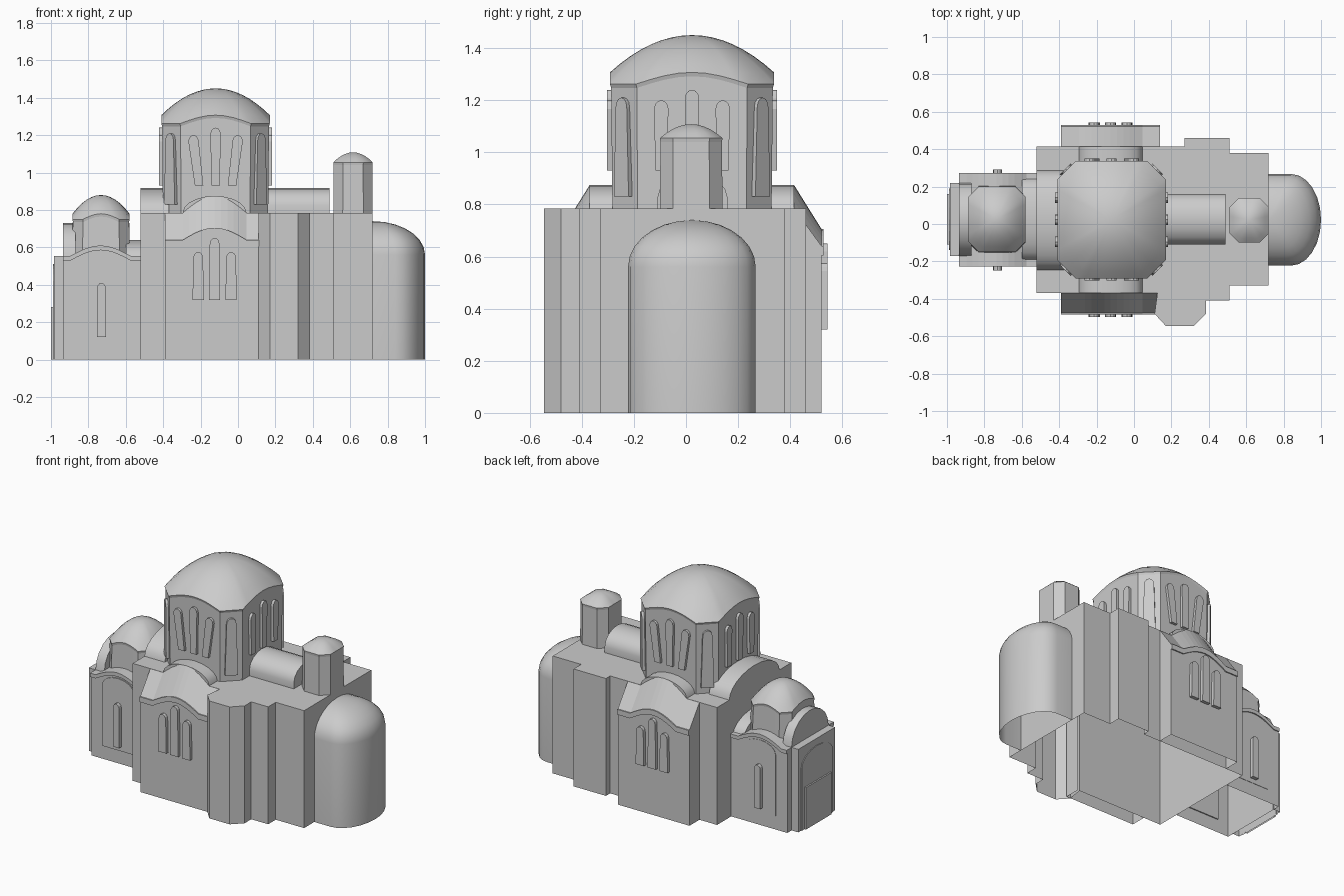
import bpy, bmesh
from math import sin, cos, pi, radians
from mathutils import Matrix, Vector

if "Cube" in bpy.data.objects:
    bpy.data.objects.remove(bpy.data.objects["Cube"])

CY = 0.0225   # middle of the plan in y


def finish(name, bm, smooth=False):
    bmesh.ops.remove_doubles(bm, verts=bm.verts[:], dist=1e-5)
    bmesh.ops.recalc_face_normals(bm, faces=bm.faces[:])
    # the shell is open underneath
    floor = [f for f in bm.faces if all(abs(v.co.z) < 1e-4 for v in f.verts)]
    bmesh.ops.delete(bm, geom=floor, context='FACES')
    me = bpy.data.meshes.new(name)
    bm.to_mesh(me)
    bm.free()
    ob = bpy.data.objects.new(name, me)
    bpy.context.collection.objects.link(ob)
    if smooth:
        bpy.ops.object.select_all(action='DESELECT')
        ob.select_set(True)
        bpy.context.view_layer.objects.active = ob
        bpy.ops.object.shade_smooth_by_angle(angle=radians(32))
    return ob


def prism(name, pts, axis, a, b, smooth=False, matrix=None):
    """Extrude a 2D outline along x, y or z from a to b."""
    put = {'x': lambda p, d: (d, p[0], p[1]),
           'y': lambda p, d: (p[0], d, p[1]),
           'z': lambda p, d: (p[0], p[1], d)}[axis]
    bm = bmesh.new()
    r0 = [bm.verts.new(put(p, a)) for p in pts]
    r1 = [bm.verts.new(put(p, b)) for p in pts]
    n = len(pts)
    bm.faces.new(r0)
    bm.faces.new(r1)
    for i in range(n):
        bm.faces.new((r0[i], r0[(i + 1) % n], r1[(i + 1) % n], r1[i]))
    if matrix:
        bmesh.ops.transform(bm, matrix=matrix, verts=bm.verts[:])
    return finish(name, bm, smooth)


def arch(c, half, z, rise, n=10):
    return [(c - half * cos(pi * i / n), z + rise * sin(pi * i / n)) for i in range(n + 1)]


def wave(x0, x1, c, half, z, rise, n=10):
    """Level eave with a low rounded rise in its middle."""
    mid = [(c - half + 2 * half * i / n, z + rise * sin(pi * i / n)) for i in range(n + 1)]
    return [(x0, z)] + mid + [(x1, z)]


def rect(a, b, c, d):
    return [(a, c), (b, c), (b, d), (a, d)]


def window(name, x, y, z, h, wt, wb, angle, depth=0.022, lean=0.0):
    """Raised round-headed window, facing the given angle about z (0 = -y)."""
    r = wt / 2
    pts = [(-wb / 2 - lean, 0), (wb / 2 - lean, 0)]
    pts += [(r * cos(pi * i / 6), h - r * 1.2 + r * 1.2 * sin(pi * i / 6)) for i in range(7)]
    m = Matrix.Translation((x, y, z)) @ Matrix.Rotation(angle, 4, 'Z')
    prism(name, pts, 'y', -depth, 0.01, matrix=m)


def domed_tower(name, x0, x1, y0, y1, c, z0, eave, lift, top, taper=1.0, n=8, rings=8):
    """Chamfered tower with arched eaves and a cushion-shaped dome."""
    corners = [(x0 + c, y0), (x1 - c, y0), (x1, y0 + c), (x1, y1 - c),
               (x1 - c, y1), (x0 + c, y1), (x0, y1 - c), (x0, y0 + c)]
    cx, cy = (x0 + x1) / 2, (y0 + y1) / 2
    pts = []
    for k in range(8):
        a, b = Vector(corners[k]), Vector(corners[(k + 1) % 8])
        m = n if k % 2 == 0 else 2
        for i in range(m):
            p = a.lerp(b, i / m)
            pts.append((p.x, p.y, eave + (lift * sin(pi * i / m) if k % 2 == 0 else 0)))

    def loop(bm, s, fz):
        return [bm.verts.new((cx + (x - cx) * s, cy + (y - cy) * s, fz(z))) for x, y, z in pts]

    def bridge(bm, a, b):
        for i in range(len(a)):
            j = (i + 1) % len(a)
            bm.faces.new((a[i], a[j], b[j], b[i]))

    # walls
    bm = bmesh.new()
    bridge(bm, loop(bm, taper, lambda z: z0), loop(bm, 0.985, lambda z: z - 0.015))
    finish(name + "_walls", bm)
    # dome with a thin eave lip
    bm = bmesh.new()
    ring = loop(bm, 0.985, lambda z: z - 0.015)
    for k in range(rings):
        s = 1 - k / rings
        nxt = loop(bm, s, lambda z: z + (top - z) * (1 - s * s))
        bridge(bm, ring, nxt)
        ring = nxt
    tip = bm.verts.new((cx, cy, top))
    for i in range(len(ring)):
        bm.faces.new((ring[i], ring[(i + 1) % len(ring)], tip))
    finish(name + "_dome", bm, True)


# main body with stepped plan and the stair projection at the front
body = [(-0.52, -0.37), (0.125, -0.37), (0.11, -0.48), (0.17, -0.545), (0.32, -0.545),
        (0.385, -0.48), (0.385, -0.41), (0.51, -0.41), (0.51, -0.33), (0.72, -0.33),
        (0.72, 0.38), (0.51, 0.38), (0.51, 0.46), (0.27, 0.46), (0.27, 0.415), (-0.52, 0.415)]
prism("main_body", body, 'z', 0, 0.785)

# transept fronts: wall, sloping wavy roof, cornice, vault and windows
for s, side in ((-1, "front"), (1, "back")):
    yi, yo = CY + s * 0.392, CY + s * 0.498
    low = wave(-0.39, 0.14, -0.125, 0.17, 0.64, 0.065)
    high = wave(-0.39, 0.14, -0.125, 0.17, 0.785, 0.09)
    bm = bmesh.new()
    rows = [[bm.verts.new((x, yo, 0)) for x, z in low],
            [bm.verts.new((x, yo, z)) for x, z in low],
            [bm.verts.new((x, yi, z)) for x, z in high]]
    for a, b in zip(rows, rows[1:]):
        for i in range(len(a) - 1):
            bm.faces.new((a[i], a[i + 1], b[i + 1], b[i]))
    for i in (0, -1):
        foot = bm.verts.new((low[i][0], yi, 0))
        bm.faces.new((rows[0][i], rows[1][i], rows[2][i], foot))
    finish(side + "_transept", bm)
    band = low + [(x, z - 0.035) for x, z in reversed(low)]
    prism(side + "_transept_cornice", band, 'y', yo - s * 0.01, yo + s * 0.008)
    prism(side + "_vault", arch(-0.125, 0.17, 0.785, 0.09), 'y', yi, CY + s * 0.28, True)
    ang = 0 if s < 0 else pi
    for dx, h in ((-0.088, 0.255), (0, 0.33), (0.088, 0.255)):
        window(side + "_transept_window", -0.125 + dx, yo, 0.32, h, 0.052, 0.06, ang)

# west and east roof vaults
prism("west_vault", arch(0.02, 0.265, 0.785, 0.132, 12), 'x', -0.52, -0.37, True)
prism("east_vault", [(-0.11, 0.785)] + arch(0.025, 0.135, 0.825, 0.093, 8) + [(0.16, 0.785)],
      'x', 0.15, 0.49, True)

# great dome and its drum windows
domed_tower("great_drum", -0.41, 0.17, -0.292, 0.338, 0.1, 0.785, 1.262, 0.045, 1.45, 0.97)
dx, dy = -0.12, 0.023
for k in range(4):
    a = k * pi / 2
    rot = Matrix.Rotation(a, 3, 'Z')
    reach = 0.304 if k % 2 == 0 else 0.28
    lean = 0.03 if k % 2 == 0 else 0.0
    for u, h in ((-0.118, 0.27), (0, 0.31), (0.118, 0.27)):
        p = rot @ Vector((u, -reach, 0))
        window("drum_window", dx + p.x, dy + p.y, 0.93, h, 0.055, 0.045, a,
               lean=lean * u / 0.118)
    # single window on each chamfered corner
    sx, sy = (1, -1) if k == 0 else (1, 1) if k == 1 else (-1, 1) if k == 2 else (-1, -1)
    window("drum_corner_window", dx + sx * 0.234, dy + sy * 0.259, 0.83, 0.38, 0.06, 0.08,
           a + pi / 4, 0.018)

# small east turret
domed_tower("east_turret", 0.51, 0.72, -0.1, 0.14, 0.05, 0.785, 1.055, 0, 1.108, n=3, rings=5)

# apse: polygonal half-round wall with a half dome
bm = bmesh.new()
N = 12
plan = [(0.72, -0.245)] + [(0.84 + 0.16 * sin(pi * i / N), -0.245 * cos(pi * i / N))
                           for i in range(N + 1)] + [(0.72, 0.245)]
rings = [[bm.verts.new((x, CY + y, 0)) for x, y in plan]]
for k in range(7):
    t = k / 7 * pi / 2
    rings.append([bm.verts.new((0.72 + (x - 0.72) * cos(t), CY + y * cos(t), 0.56 + 0.18 * sin(t)))
                  for x, y in plan])
for a, b in zip(rings, rings[1:]):
    for i in range(len(a) - 1):
        bm.faces.new((a[i], a[i + 1], b[i + 1], b[i]))
tip = bm.verts.new((0.72, CY, 0.74))
for i in range(len(plan) - 1):
    bm.faces.new((rings[-1][i], rings[-1][i + 1], tip))
finish("apse", bm, True)

# west porch: wavy-topped hall, side panels and windows
top = wave(-0.935, -0.52, -0.735, 0.16, 0.555, 0.055)
prism("porch_hall", [(-0.52, 0), (-0.935, 0)] + top, 'y', -0.215, 0.265)
for s, side in ((-1, "front"), (1, "back")):
    y = CY + s * 0.24
    band = top + [(x, z - 0.025) for x, z in reversed(top)]
    prism("porch_" + side + "_cornice", band, 'y', y - s * 0.02, y + s * 0.01)
    panel = [(-0.615, 0.09), (-0.85, 0.09)] + arch(-0.7325, 0.1175, 0.5, 0.07, 8)
    prism("porch_" + side + "_panel", panel, 'y', y - s * 0.01, y + s * 0.005)
    window("porch_" + side + "_window", -0.73, y, 0.12, 0.29, 0.046, 0.046,
           0 if s < 0 else pi, 0.03)

# west entrance wall, arched gable, door and link to the body
prism("entrance_wall", rect(-0.985, -0.93, -0.17, 0.22), 'z', 0, 0.555)
prism("entrance_gable", arch(0.025, 0.195, 0.555, 0.175, 10), 'x', -0.935, -0.87, True)
door_arch = [(0.19, 0), (-0.14, 0), (-0.14, 0.42)] + arch(0.025, 0.165, 0.42, 0.09, 8) + [(0.19, 0.42)]
prism("entrance_arch_panel", door_arch, 'x', -0.99, -0.98)
prism("entrance_door", rect(-0.11, 0.16, 0, 0.28), 'x', -1.0, -0.98)
prism("porch_link", arch(0.025, 0.22, 0.54, 0.1, 10), 'x', -0.6, -0.52, True)

# porch dome
domed_tower("porch_drum", -0.885, -0.58, -0.15, 0.2, 0.055, 0.55, 0.75, 0.03, 0.88, 1.02, n=6, rings=6)
